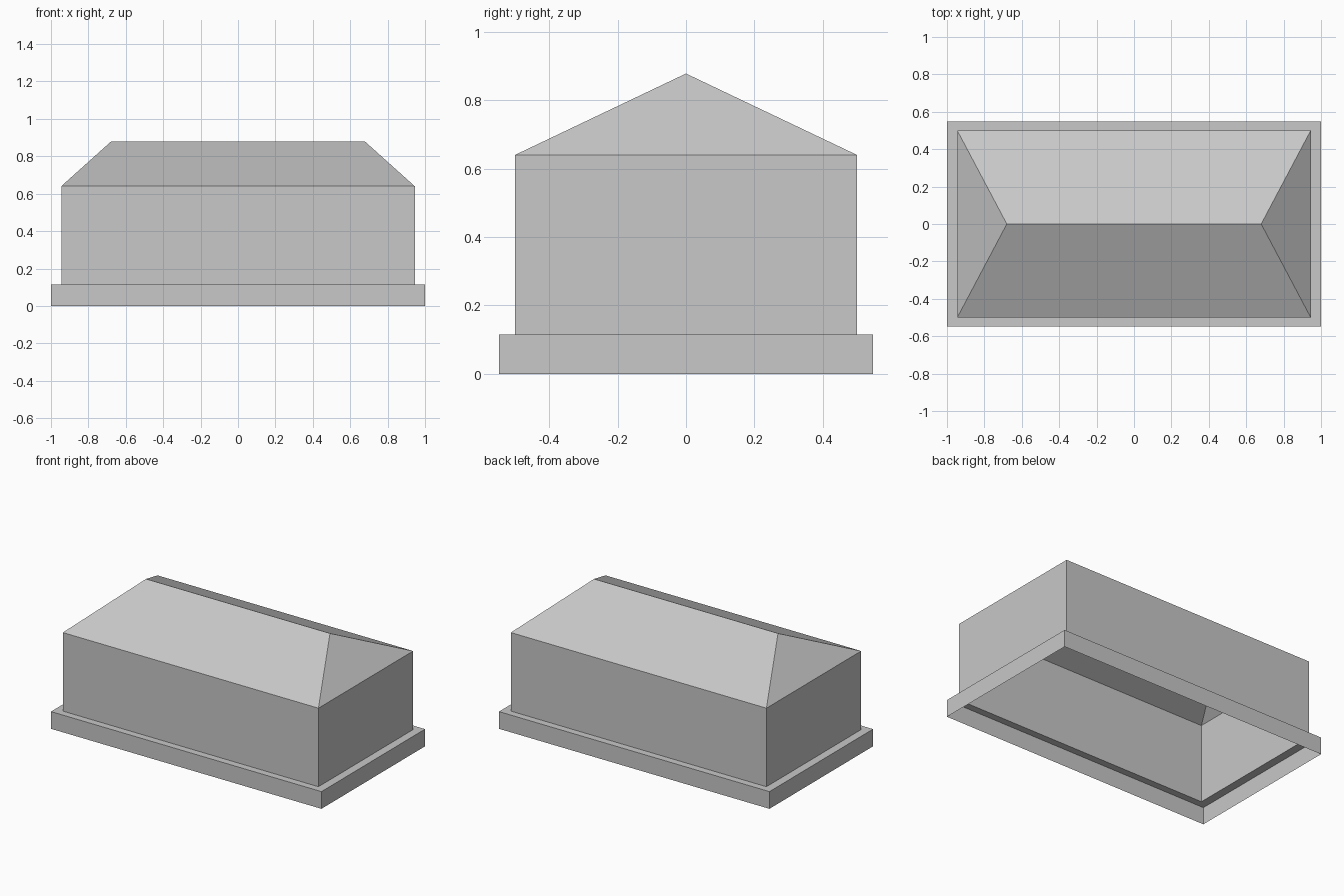
import bpy
import bmesh

cube = bpy.data.objects.get("Cube")
if cube:
    bpy.data.objects.remove(cube, do_unlink=True)

grey = bpy.data.materials.new("light grey")
grey.use_nodes = True
grey.diffuse_color = (0.58, 0.58, 0.58, 1)
grey.node_tree.nodes["Principled BSDF"].inputs["Base Color"].default_value = grey.diffuse_color


def rectangle(bm, half_x, half_y, z):
    """Four corners, counter-clockwise from above, starting front right."""
    corners = ((-1, -1), (1, -1), (1, 1), (-1, 1))
    return [bm.verts.new((sx * half_x, sy * half_y, z)) for sx, sy in corners]


def bridge(bm, lower, upper):
    """Outward-facing band of quads between two rectangles."""
    for i in range(4):
        j = (i + 1) % 4
        bm.faces.new((lower[i], lower[j], upper[j], upper[i]))


def finish(bm, name):
    mesh = bpy.data.meshes.new(name)
    bm.to_mesh(mesh)
    bm.free()
    mesh.materials.append(grey)
    obj = bpy.data.objects.new(name, mesh)
    bpy.context.collection.objects.link(obj)


def shell(name, sections):
    """Open shell through a stack of rectangles (half_x, half_y, z)."""
    bm = bmesh.new()
    rings = [rectangle(bm, *section) for section in sections]
    for lower, upper in zip(rings, rings[1:]):
        bridge(bm, lower, upper)
    finish(bm, name)


BASE_X, BASE_Y = 1.0, 0.547
WALL_X, WALL_Y = 0.945, 0.5
LEDGE_Z, EAVE_Z, RIDGE_Z = 0.115, 0.64, 0.878
RIDGE_X = 0.68

# Hollow plinth with its ledge, open underneath
shell("plinth", [(BASE_X, BASE_Y, 0), (BASE_X, BASE_Y, LEDGE_Z), (WALL_X, WALL_Y, LEDGE_Z)])

# Thin walls
shell("walls", [(WALL_X, WALL_Y, LEDGE_Z), (WALL_X, WALL_Y, EAVE_Z)])

# Hipped roof: two long slopes and two triangular ends
bm = bmesh.new()
a, b, c, d = rectangle(bm, WALL_X, WALL_Y, EAVE_Z)
right_end = bm.verts.new((-RIDGE_X, 0, RIDGE_Z))
left_end = bm.verts.new((RIDGE_X, 0, RIDGE_Z))
for face in ((a, b, left_end, right_end), (b, c, left_end),
             (c, d, right_end, left_end), (d, a, right_end)):
    bm.faces.new(face)
finish(bm, "hipped_roof")
